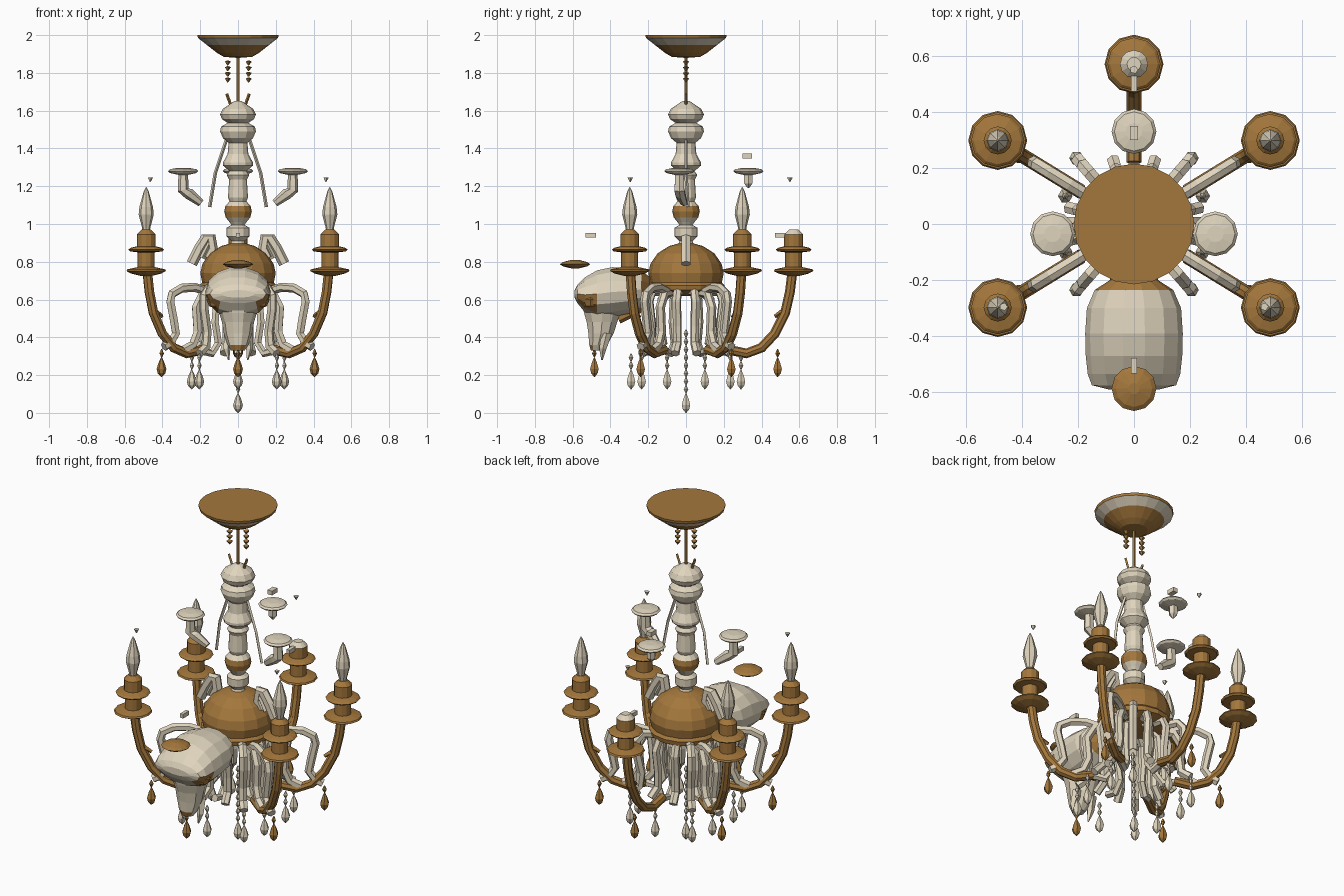
import bpy, bmesh, math
from mathutils import Vector

GOLD, IVORY = 0, 1
MATS = []
for mname, col in (("antique_gold", (0.37, 0.185, 0.045, 1)), ("bone_ivory", (0.74, 0.66, 0.51, 1))):
    m = bpy.data.materials.new(mname)
    m.diffuse_color = col
    MATS.append(m)


def finish(name, bm):
    bmesh.ops.recalc_face_normals(bm, faces=bm.faces)
    me = bpy.data.meshes.new(name)
    bm.to_mesh(me)
    bm.free()
    for m in MATS:
        me.materials.append(m)
    ob = bpy.data.objects.new(name, me)
    bpy.context.collection.objects.link(ob)
    return ob


def loft(bm, rings, mat):
    """Skin rings of points and cap both ends."""
    vs = [[bm.verts.new(p) for p in r] for r in rings]
    n = len(vs[0])
    faces = [bm.faces.new(vs[0]), bm.faces.new(vs[-1])]
    for a, b in zip(vs, vs[1:]):
        for i in range(n):
            j = (i + 1) % n
            faces.append(bm.faces.new((a[i], a[j], b[j], b[i])))
    for f in faces:
        f.material_index = mat(f.calc_center_median()) if callable(mat) else mat


def lathe(bm, prof, loc=(0, 0, 0), n=12, mat=GOLD):
    loft(bm, [[Vector(loc) + Vector((max(r, 0.001) * math.cos(2 * math.pi * i / n),
                                     max(r, 0.001) * math.sin(2 * math.pi * i / n), z))
               for i in range(n)] for r, z in prof], mat)


def tube(bm, pts, radius, ref, mat=IVORY, n=6):
    pts, ref = [Vector(p) for p in pts], Vector(ref)
    rings = []
    for k, p in enumerate(pts):
        t = (pts[min(k + 1, len(pts) - 1)] - pts[max(k - 1, 0)]).normalized()
        s = t.cross(ref).normalized()
        r = radius[k] if isinstance(radius, (list, tuple)) else radius
        rings.append([p + s * r * math.cos(2 * math.pi * i / n) + ref * r * math.sin(2 * math.pi * i / n)
                      for i in range(n)])
    loft(bm, rings, mat)


def radial(bm, deg, prof, radius, mat=IVORY, n=6):
    """Tube through (radius, height) points in the vertical plane at an angle."""
    a = math.radians(deg)
    c, s = math.cos(a), math.sin(a)
    tube(bm, [(r * c, r * s, z) for r, z in prof], radius, (-s, c, 0), mat, n)


def box(bm, loc, size, mat=IVORY):
    (x, y, z), (a, b, c) = loc, (d / 2 for d in size)
    loft(bm, [[(x - a, y - b, h), (x + a, y - b, h), (x + a, y + b, h), (x - a, y + b, h)]
              for h in (z - c, z + c)], mat)


# ceiling canopy, rod and bead strings
bm = bmesh.new()
lathe(bm, [(0.215, 2.0), (0.212, 1.985), (0.165, 1.948), (0.11, 1.905), (0.075, 1.885), (0.01, 1.88)],
      n=20, mat=lambda c: IVORY if 1.95 < c.z < 1.99 else GOLD)
finish("ceiling_canopy", bm)
bm = bmesh.new()
lathe(bm, [(0.009, 1.63), (0.009, 1.89)], n=6)
for s in (-1, 1):
    tube(bm, [(s * 0.035, 0, 1.62), (s * 0.06, 0, 1.69)], 0.008, (0, 1, 0), GOLD, 4)
    for k in range(4):
        lathe(bm, [(0.003, 1.75 + k * 0.03), (0.018, 1.77 + k * 0.03), (0.003, 1.776 + k * 0.03)],
              (s * 0.055, 0, 0), 5, GOLD)
finish("hanging_rod", bm)

# turned central column with a gold collar
bm = bmesh.new()
lathe(bm, [(0.02, 1.65), (0.08, 1.61), (0.095, 1.58), (0.085, 1.555), (0.055, 1.535), (0.09, 1.515),
           (0.095, 1.49), (0.08, 1.455), (0.05, 1.43), (0.055, 1.37), (0.08, 1.325), (0.08, 1.31),
           (0.045, 1.28), (0.06, 1.26), (0.047, 1.235), (0.053, 1.14), (0.045, 1.12), (0.067, 1.095),
           (0.073, 1.065), (0.065, 1.035), (0.045, 1.01), (0.035, 0.995), (0.06, 0.98), (0.06, 0.935),
           (0.035, 0.91), (0.05, 0.86)], n=12, mat=lambda c: GOLD if 1.03 < c.z < 1.1 else IVORY)
finish("central_column", bm)

# gold domed bowl
bm = bmesh.new()
lathe(bm, [(0.03, 0.9), (0.09, 0.883), (0.15, 0.845), (0.188, 0.79), (0.2, 0.74), (0.19, 0.69),
           (0.205, 0.675), (0.2, 0.65), (0.15, 0.635), (0.06, 0.62)], n=16)
finish("domed_bowl", bm)

# slim wires beside the column
bm = bmesh.new()
for s in (-1, 1):
    tube(bm, [(s * 0.06, 0, 1.45), (s * 0.12, 0, 1.27), (s * 0.15, 0.01, 1.09)], 0.009, (0, 1, 0), IVORY, 4)
finish("column_wires", bm)

# gold arms with cups, candle holders and bulbs (the front one carries the skull)
ANG = 31.5
candles = [(ANG, 1), (180 - ANG, 1), (180 + ANG, 1), (-ANG, 1), (90, 0)]
for k, (deg, lit) in enumerate(candles):
    bm = bmesh.new()
    radial(bm, deg, [(0.22, 0.335), (0.32, 0.315), (0.40, 0.345), (0.47, 0.42), (0.525, 0.53),
                     (0.55, 0.64), (0.565, 0.76)], 0.026, GOLD, 8)
    radial(bm, deg, [(0.53, 0.55), (0.47, 0.51)], [0.016, 0.01], GOLD, 4)
    finish("arm_%d" % k, bm)
    a = math.radians(deg)
    loc = (0.57 * math.cos(a), 0.57 * math.sin(a), 0)
    bm = bmesh.new()
    lathe(bm, [(0.03, 0.725), (0.08, 0.738), (0.105, 0.751), (0.1, 0.76), (0.045, 0.772), (0.045, 0.85),
               (0.085, 0.855), (0.095, 0.864), (0.085, 0.873), (0.05, 0.882), (0.05, 0.945),
               (0.025, 0.97)], loc, 12, lambda c: IVORY if c.z > 0.95 and not lit else GOLD)
    finish("candle_holder_%d" % k, bm)
    if lit:
        bm = bmesh.new()
        lathe(bm, [(0.018, 0.95), (0.022, 0.98), (0.04, 1.05), (0.036, 1.09), (0.014, 1.17), (0.002, 1.195)],
              loc, 8, IVORY)
        finish("candle_bulb_%d" % k, bm)

# small loose tips and tabs above the candles
bm = bmesh.new()
for x, y in ((-0.465, -0.295), (0.465, -0.295), (0, 0.55)):
    lathe(bm, [(0.002, 1.222), (0.015, 1.245)], (x, y, 0), 5, IVORY)
for y in (-0.505, 0.5):
    box(bm, (0, y, 0.94), (0.02, 0.055, 0.025))
box(bm, (0, 0.325, 1.36), (0.03, 0.05, 0.025))
finish("candle_tips", bm)

# upper bone cups on bent stems
bm = bmesh.new()
CUP = [(0.025, 1.26), (0.07, 1.27), (0.08, 1.28), (0.07, 1.29), (0.03, 1.297)]
for s in (-1, 1):
    lathe(bm, CUP, (s * 0.29, -0.035, 0), 12, IVORY)
    tube(bm, [(s * 0.29, -0.035, 1.27), (s * 0.29, -0.035, 1.18), (s * 0.26, -0.03, 1.16), (s * 0.195, -0.01, 1.11)],
         [0.025, 0.03, 0.03, 0.02], (0, 1, 0))
lathe(bm, CUP, (0, 0.33, 0), 12, IVORY)
lathe(bm, [(0.005, 1.19), (0.025, 1.215), (0.025, 1.27)], (0, 0.33, 0), 6, IVORY)
finish("bone_cups", bm)

# bone scrolls arching over the sides of the dome
bm = bmesh.new()
for deg in (0, 180):
    radial(bm, deg, [(0.16, 0.82), (0.135, 0.87), (0.145, 0.93), (0.17, 0.925), (0.205, 0.87), (0.245, 0.79)],
           0.029, IVORY, 6)
    radial(bm, deg, [(0.14, 0.92), (0.19, 0.82)], 0.025, IVORY, 4)
finish("dome_scrolls", bm)

# drooping bones round the bowl
bm = bmesh.new()
for deg in (ANG, 180 - ANG, 180 + ANG, -ANG):
    radial(bm, deg, [(0.18, 0.64), (0.27, 0.665), (0.35, 0.66), (0.41, 0.63), (0.42, 0.59), (0.40, 0.5),
                     (0.385, 0.42), (0.42, 0.37), (0.46, 0.35)], 0.024)
    radial(bm, deg, [(0.15, 0.64), (0.22, 0.63), (0.26, 0.56), (0.25, 0.43), (0.28, 0.36), (0.34, 0.33)], 0.025)
for deg in (49, 131, 229, 311):
    radial(bm, deg, [(0.17, 0.65), (0.24, 0.66), (0.275, 0.62), (0.275, 0.55), (0.25, 0.43), (0.26, 0.35),
                     (0.31, 0.315)], 0.025)
for deg in (14, 72, 108, 166, 194, 252, 288, 346):
    radial(bm, deg, [(0.13, 0.64), (0.185, 0.64), (0.205, 0.59), (0.19, 0.46), (0.19, 0.37), (0.24, 0.315)], 0.024)
for deg in range(30, 390, 60):
    radial(bm, deg, [(0.08, 0.64), (0.13, 0.6), (0.14, 0.48), (0.12, 0.37), (0.16, 0.315), (0.22, 0.33)], 0.022)
finish("drooping_bones", bm)


# crystal drops on bead strings
def pendant(bm, x, y, low, top, mat):
    lathe(bm, [(0.002, low), (0.02, low + 0.02), (0.026, low + 0.042), (0.016, low + 0.075), (0.002, low + 0.105)],
          (x, y, 0), 6, mat)
    z = low + 0.105
    while z < top:
        lathe(bm, [(0.003, z), (0.013, z + 0.02), (0.003, z + 0.042)], (x, y, 0), 5, mat)
        z += 0.042


bm = bmesh.new()
for sx in (-1, 1):
    for sy in (-1, 1):
        pendant(bm, sx * 0.405, sy * 0.24, 0.19, 0.33, GOLD)
        pendant(bm, sx * 0.205, sy * 0.235, 0.125, 0.3, IVORY)
        pendant(bm, sx * 0.245, sy * 0.1, 0.125, 0.29, IVORY)
for y in (-0.485, 0.485):
    pendant(bm, 0, y, 0.19, 0.33, GOLD)
    pendant(bm, 0, y * 0.6, 0.125, 0.3, IVORY)
pendant(bm, 0, 0, 0.0, 0.4, IVORY)
finish("crystal_drops", bm)


# animal skull on the front
def ellipse(cx, cy, cz, rx, ry, rz, n=14):
    return [(cx + rx * math.cos(2 * math.pi * i / n), cy + ry * math.sin(2 * math.pi * i / n),
             cz + rz * math.sin(2 * math.pi * i / n)) for i in range(n)]


bm = bmesh.new()
CRANIUM = [(-0.19, 0.07, 0.66, 0.06), (-0.235, 0.14, 0.655, 0.1), (-0.3, 0.168, 0.645, 0.122),
           (-0.39, 0.174, 0.64, 0.135), (-0.47, 0.172, 0.63, 0.128), (-0.535, 0.165, 0.625, 0.095),
           (-0.575, 0.15, 0.63, 0.05), (-0.59, 0.09, 0.63, 0.02)]
loft(bm, [ellipse(0, y, zc, rx, 0, rz) for y, rx, zc, rz in CRANIUM],
     lambda c: GOLD if c.y > -0.22 or (-0.575 < c.y < -0.49 and 0.53 < c.z < 0.615 and abs(c.x) > 0.1) else IVORY)
finish("skull_cranium", bm)
bm = bmesh.new()
SNOUT = [(0.62, 0.13, -0.46, 0.1), (0.53, 0.1, -0.445, 0.1), (0.48, 0.085, -0.445, 0.085),
         (0.42, 0.075, -0.45, 0.07), (0.36, 0.055, -0.465, 0.05), (0.33, 0.035, -0.47, 0.035)]
loft(bm, [ellipse(0, y, z, rx, ry, 0, 10) for z, rx, y, ry in SNOUT],
     lambda c: GOLD if 0.34 < c.z < 0.38 and c.y < -0.49 and abs(c.x) < 0.04 else IVORY)
for s in (-1, 1):
    tube(bm, [(s * 0.05, -0.42, 0.42), (s * 0.06, -0.44, 0.34), (s * 0.05, -0.445, 0.28)],
         [0.03, 0.02, 0.004], (0, 1, 0), IVORY, 5)
finish("skull_snout", bm)
bm = bmesh.new()
for s in (-1, 1):
    lathe(bm, [(0.01, 0.555), (0.035, 0.565), (0.05, 0.6), (0.035, 0.635), (0.01, 0.645)], (s * 0.118, -0.505, 0), 8)
finish("eye_sockets", bm)

# skull support arm and gold plate above the brow
bm = bmesh.new()
radial(bm, -90, [(0.17, 0.68), (0.26, 0.55), (0.36, 0.5)], 0.03, GOLD)
lathe(bm, [(0.02, 0.765), (0.065, 0.776), (0.08, 0.787), (0.065, 0.798), (0.02, 0.81)], (0, -0.587, 0), 12)
finish("skull_plate", bm)
